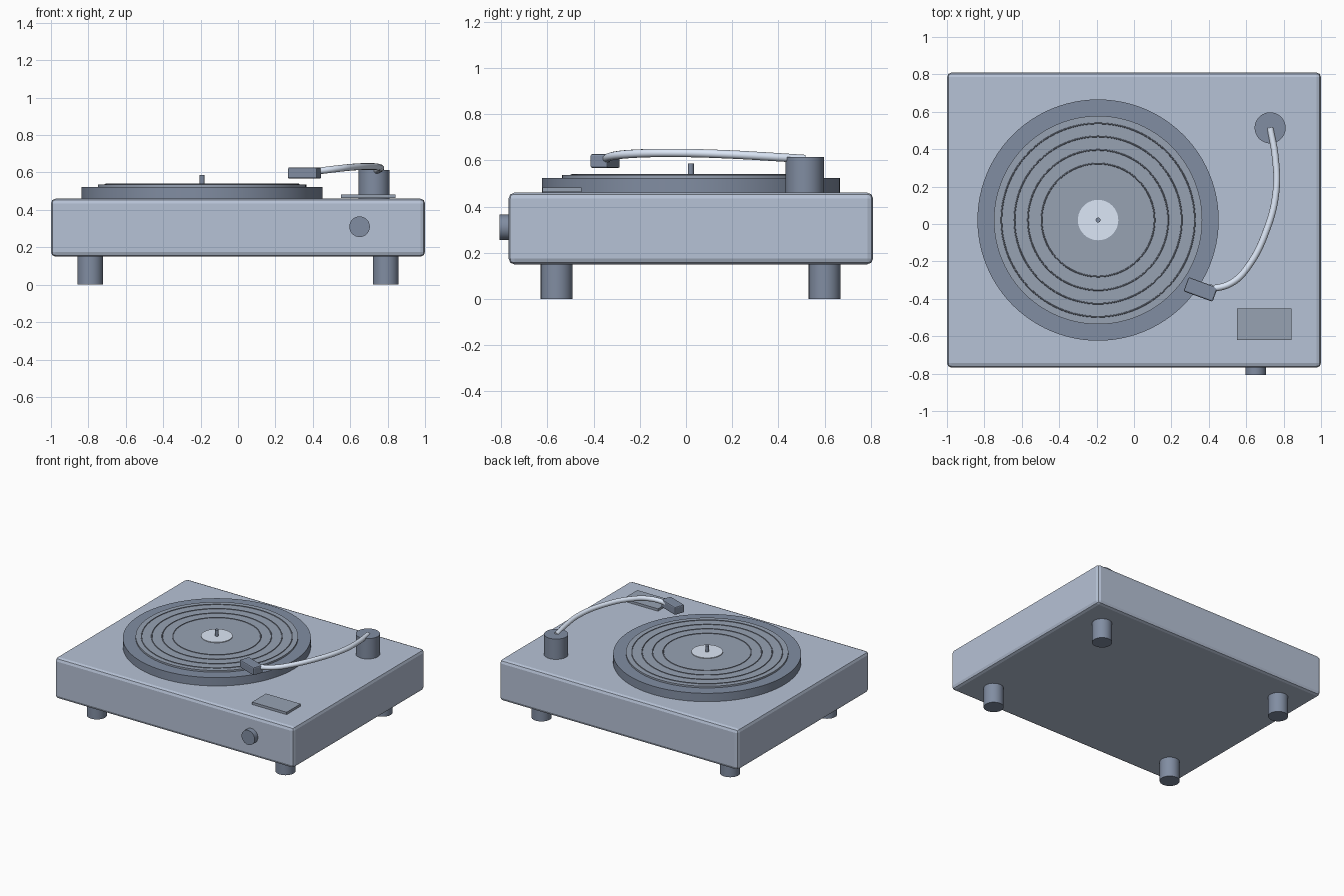
import bpy
from math import radians, pi

if "Cube" in bpy.data.objects:
    bpy.data.objects.remove(bpy.data.objects["Cube"])


def material(name, rgb):
    mat = bpy.data.materials.new(name)
    mat.diffuse_color = (*rgb, 1)
    mat.use_nodes = True
    mat.node_tree.nodes["Principled BSDF"].inputs["Base Color"].default_value = mat.diffuse_color
    return mat


BODY = material("body_grey", (0.47, 0.54, 0.67))
DARK = material("dark_grey", (0.22, 0.267, 0.36))
VINYL = material("record_grey", (0.31, 0.36, 0.45))
GROOVE = material("groove_grey", (0.20, 0.23, 0.29))
LIGHT = material("light_grey", (0.72, 0.80, 0.93))


def smooth(ob):
    bpy.ops.object.select_all(action='DESELECT')
    ob.select_set(True)
    bpy.context.view_layer.objects.active = ob
    bpy.ops.object.shade_smooth_by_angle(angle=radians(35))


def box(name, mat, centre, size, bevel=0.0, turn=0.0):
    bpy.ops.mesh.primitive_cube_add(size=1, location=centre, rotation=(0, 0, turn))
    ob = bpy.context.object
    ob.name = name
    ob.scale = size
    bpy.ops.object.transform_apply(location=False, rotation=False, scale=True)
    ob.data.materials.append(mat)
    if bevel:
        mod = ob.modifiers.new("rounding", 'BEVEL')
        mod.width = bevel
        mod.segments = 2
    return ob


def disc(name, mat, x, y, z0, z1, r, sides=64):
    bpy.ops.mesh.primitive_cylinder_add(vertices=sides, radius=r, depth=z1 - z0,
                                        location=(x, y, (z0 + z1) / 2))
    ob = bpy.context.object
    ob.name = name
    ob.data.materials.append(mat)
    smooth(ob)
    return ob


CX, CY = -0.192, 0.021  # platter axis

# Body and feet
box("plinth", BODY, (0, 0.021, 0.305), (2.0, 1.578, 0.31), 0.025)
for sx, side in ((-1, "left"), (1, "right")):
    for y, end in ((-0.56, "front"), (0.60, "back")):
        disc(f"{end}_{side}_foot", DARK, sx * 0.79, y, 0, 0.16, 0.069, 32)

# Platter, record, label and spindle
disc("platter", DARK, CX, CY, 0.455, 0.523, 0.645, 96)
disc("record", VINYL, CX, CY, 0.52, 0.536, 0.557, 96)
disc("record_label", LIGHT, CX, CY, 0.53, 0.541, 0.108)
disc("spindle", DARK, CX, CY, 0.53, 0.587, 0.013, 24)

# Record grooves
for i, r in enumerate((0.302, 0.375, 0.447, 0.517)):
    bpy.ops.mesh.primitive_torus_add(location=(CX, CY, 0.536), major_radius=r, minor_radius=0.004,
                                     major_segments=96, minor_segments=8)
    ring = bpy.context.object
    ring.name = f"groove_{i + 1}"
    ring.data.materials.append(GROOVE)
    smooth(ring)

# Tonearm base
disc("tonearm_base", DARK, 0.728, 0.514, 0.455, 0.614, 0.083, 48)

# Curved tonearm
path = [(0.728, 0.514, 0.606), (0.755, 0.36, 0.616), (0.760, 0.18, 0.626), (0.708, -0.035, 0.632),
        (0.605, -0.235, 0.628), (0.53, -0.31, 0.62), (0.44, -0.342, 0.609), (0.40, -0.342, 0.604)]
curve = bpy.data.curves.new("tonearm", 'CURVE')
curve.dimensions = '3D'
curve.bevel_depth = 0.018
curve.bevel_resolution = 4
curve.use_fill_caps = True
curve.materials.append(LIGHT)
spline = curve.splines.new('BEZIER')
spline.bezier_points.add(len(path) - 1)
for p, co in zip(spline.bezier_points, path):
    p.co = co
    p.handle_left_type = p.handle_right_type = 'AUTO'
bpy.context.collection.objects.link(bpy.data.objects.new("tonearm", curve))

# Headshell and control plate
box("headshell", DARK, (0.356, -0.350, 0.597), (0.165, 0.08, 0.06), 0.008, radians(-20))
box("control_plate", VINYL, (0.697, -0.537, 0.473), (0.29, 0.168, 0.018))

# Front knob
knob = disc("front_knob", DARK, 0.65, -0.78, 0, 0.05, 0.055, 32)
knob.location = (0.65, -0.782, 0.31)
knob.rotation_euler = (pi / 2, 0, 0)
